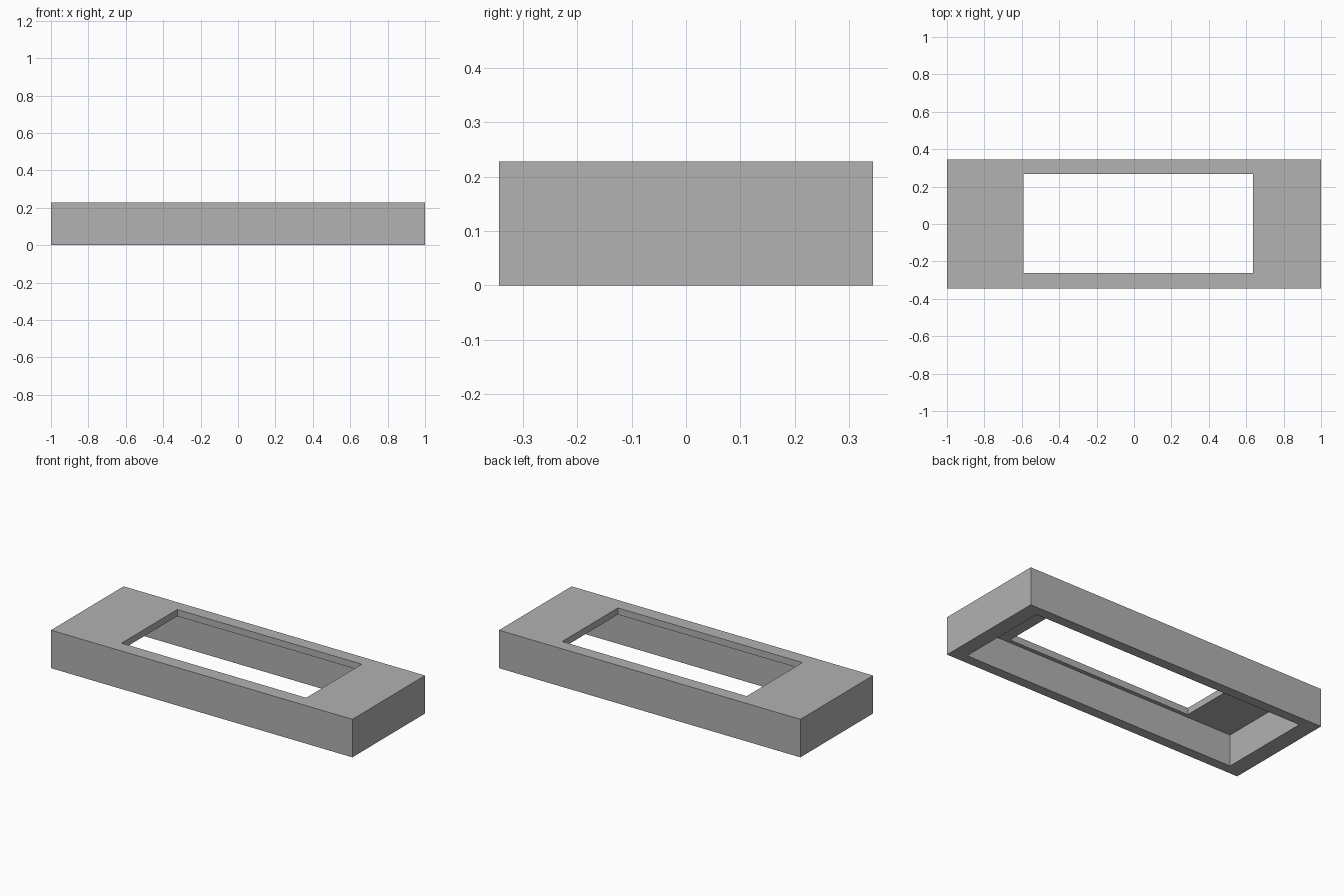
import bpy
import bmesh

cube = bpy.data.objects.get("Cube")
if cube:
    bpy.data.objects.remove(cube, do_unlink=True)

# Plain grey finish
GREY = (0.445, 0.445, 0.445, 1.0)
grey = bpy.data.materials.new("plain_grey")
grey.use_nodes = True
grey.diffuse_color = GREY
grey.node_tree.nodes["Principled BSDF"].inputs["Base Color"].default_value = GREY

HEIGHT = 0.228
CEILING = 0.188


def ring(bm, x0, x1, y0, y1, z):
    """Rectangular loop of vertices at one height."""
    corners = ((x0, y0), (x1, y0), (x1, y1), (x0, y1))
    return [bm.verts.new((x, y, z)) for x, y in corners]


# Hollow cover: a closed sweep over outer walls, top plate, window, ceiling, cavity and rim
bm = bmesh.new()
outer = (-1, 1, -0.344, 0.344)
window = (-0.59, 0.635, -0.261, 0.267)
cavity = (-0.9, 0.91, -0.284, 0.284)
rings = [
    ring(bm, *outer, 0),
    ring(bm, *outer, HEIGHT),
    ring(bm, *window, HEIGHT),
    ring(bm, *window, CEILING),
    ring(bm, *cavity, CEILING),
    ring(bm, *cavity, 0),
]
for a, b in zip(rings, rings[1:] + rings[:1]):
    for i in range(4):
        j = (i + 1) % 4
        bm.faces.new((a[i], a[j], b[j], b[i]))
bmesh.ops.recalc_face_normals(bm, faces=bm.faces)

mesh = bpy.data.meshes.new("frame_cover")
bm.to_mesh(mesh)
bm.free()
mesh.materials.append(grey)
bpy.context.collection.objects.link(bpy.data.objects.new("frame_cover", mesh))
